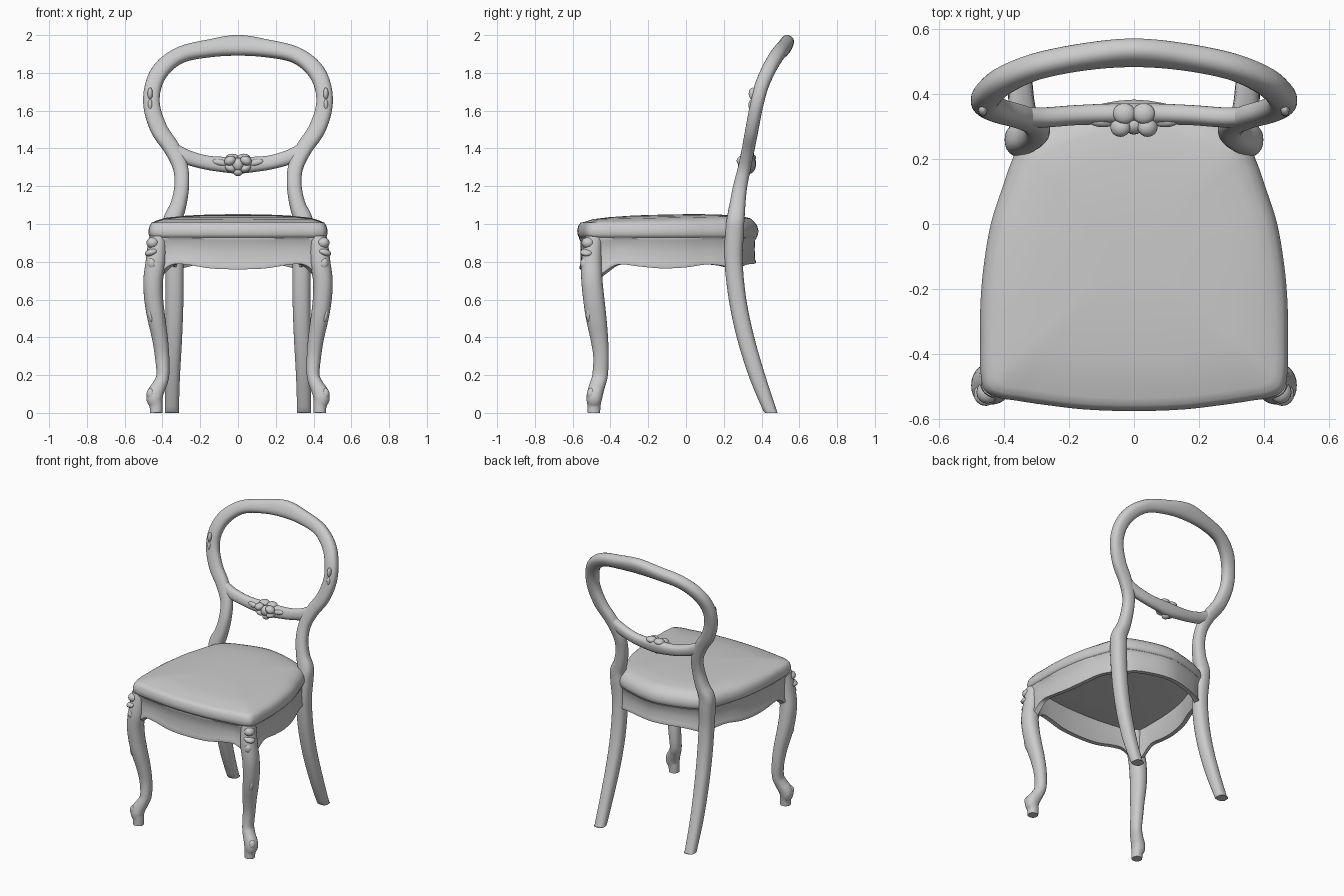
import bpy, bmesh, math
from mathutils import Vector, Matrix


def spline(pts, n, closed=False):
    """Catmull-Rom through tuples of any length."""
    out, m = [], len(pts)
    get = (lambda i: pts[i % m]) if closed else (lambda i: pts[max(0, min(m - 1, i))])
    for i in range(m if closed else m - 1):
        a, b, c, d = (get(i + k) for k in (-1, 0, 1, 2))
        for j in range(n):
            t = j / n
            out.append(tuple(0.5 * (2 * q + (r - p) * t + (2 * p - 5 * q + 4 * r - s) * t * t
                                    + (3 * q - p - 3 * r + s) * t ** 3)
                             for p, q, r, s in zip(a, b, c, d)))
    if not closed:
        out.append(tuple(pts[-1]))
    return out


def finish(name, bm):
    bmesh.ops.recalc_face_normals(bm, faces=bm.faces)
    me = bpy.data.meshes.new(name)
    bm.to_mesh(me)
    bm.free()
    ob = bpy.data.objects.new(name, me)
    bpy.context.collection.objects.link(ob)
    return ob


def loft(name, rings, caps=True, loop=False):
    bm = bmesh.new()
    vs = [[bm.verts.new(p) for p in r] for r in rings]
    k = len(vs[0])
    for a, b in list(zip(vs, vs[1:])) + ([(vs[-1], vs[0])] if loop else []):
        for i in range(k):
            j = (i + 1) % k
            bm.faces.new((a[i], a[j], b[j], b[i]))
    if caps:
        bm.faces.new(vs[0])
        bm.faces.new(vs[-1])
    return finish(name, bm)


def sweep(name, pts, n=5, power=2.0, ref=(0, 1, 0), sides=24):
    """Sweep a superellipse along (x, y, z, half width, half depth) points."""
    path = spline(pts, n)
    rings = []
    for i, p in enumerate(path):
        t = (Vector(path[min(i + 1, len(path) - 1)][:3]) - Vector(path[max(i - 1, 0)][:3])).normalized()
        d = Vector(ref)
        d = (d - t * d.dot(t)).normalized()
        w = t.cross(d)
        ring = []
        for k in range(sides):
            a = 2 * math.pi * k / sides
            c, s = math.cos(a), math.sin(a)
            f = (abs(c) ** power + abs(s) ** power) ** (-1 / power)
            v = Vector(p[:3]) + w * (c * f * p[3]) + d * (s * f * p[4])
            v.z = max(v.z, 0)
            ring.append(v)
        rings.append(ring)
    return loft(name, rings)


def blobs(name, items):
    """One carving made of ellipsoids: centre, radii, turn about y."""
    bm = bmesh.new()
    for c, r, a in items:
        m = Matrix.Translation(c) @ Matrix.Rotation(a, 4, 'Y') @ Matrix.Diagonal((*r, 1))
        bmesh.ops.create_uvsphere(bm, u_segments=16, v_segments=10, radius=1, matrix=m)
    return finish(name, bm)


# Seat outline, right half, front to back: x, y, lower edge of apron
half = [(0, -.575, .76), (.15, -.57, .765), (.28, -.555, .785), (.36, -.543, .785), (.42, -.533, .745),
        (.46, -.51, .70), (.472, -.45, .74), (.473, -.37, .785), (.472, -.25, .775), (.462, -.13, .765),
        (.44, 0, .77), (.405, .11, .785), (.375, .195, .78), (.335, .275, .765), (.22, .335, .785),
        (0, .382, .79)]
outline = spline(half + [(-x, y, z) for x, y, z in half[-2:0:-1]], 5, closed=True)
CY = -.1


def scaled(p, s):
    return p[0] * s, CY + (p[1] - CY) * s


# Cushion
profile = [(.95, .925), (.985, .93), (1, .945), (1.002, .965), (.99, .99), (.965, 1.007), (.92, 1.022),
           (.83, 1.035), (.65, 1.044), (.4, 1.05), (.2, 1.052), (.02, 1.052)]
loft("seat_cushion", [[(*scaled(p, s), z + .02 * scaled(p, s)[1] * (s < .95)) for p in outline]
                      for s, z in profile])

# Hollow apron with a moulded face
section = [(.975, 1), (.985, .92), (.968, .84), (.962, .5), (.968, .15), (.978, .06), (.972, 0),
           (.91, 0), (.90, .08), (.90, 1)]
loft("apron", [[(*scaled(p, s), p[2] + t * (.94 - p[2])) for p in outline] for s, t in section],
     caps=False, loop=True)

# Back legs, stiles and oval hoop in one continuous sweep
stile = [(.35, .462, -.03, .036, .033), (.35, .442, .02, .037, .034), (.347, .375, .2, .04, .042),
         (.34, .315, .4, .044, .045), (.336, .273, .6, .047, .046), (.337, .252, .8, .048, .048),
         (.345, .256, .95, .05, .05), (.345, .262, 1.02, .05, .047), (.316, .272, 1.1, .042, .042),
         (.298, .287, 1.2, .039, .037), (.305, .31, 1.3, .04, .034), (.35, .33, 1.4, .043, .033),
         (.417, .349, 1.5, .045, .034), (.456, .372, 1.62, .044, .035), (.449, .4, 1.73, .044, .037),
         (.40, .442, 1.825, .045, .038), (.30, .485, 1.897, .043, .038), (.15, .515, 1.93, .047, .038),
         (0, .527, 1.946, .056, .038)]
sweep("back_frame", stile + [(-p[0], *p[1:]) for p in stile[-2::-1]], power=2.5, ref=(0, .9, -.42))

# Lower rail of the oval
rail = [(.36, .33, 1.405, .036, .028), (.28, .328, 1.358, .038, .03), (.18, .335, 1.328, .037, .03),
        (.09, .338, 1.316, .04, .031), (0, .338, 1.312, .045, .032)]
sweep("back_rail", rail + [(-p[0], *p[1:]) for p in rail[-2::-1]], power=2.4, ref=(0, .97, -.2))

# Carved flower on the rail
flower = [((0, .305, 1.315), (.03, .03, .035), 0), ((0, .315, 1.275), (.025, .028, .022), 0)]
for s in (1, -1):
    flower += [((.042 * s, .298, 1.335), (.032, .03, .025), .4 * s),
               ((.04 * s, .308, 1.295), (.03, .028, .02), -.4 * s),
               ((.03 * s, .34, 1.352), (.035, .032, .02), 0),
               ((.095 * s, .318, 1.325), (.045, .02, .018), -.2 * s)]
blobs("rail_carving", flower)

# Cabriole front legs with scroll feet and knee carvings
leg = [(.425, -.487, .93, .045, .045), (.43, -.495, .87, .05, .05), (.437, -.5, .79, .053, .055),
       (.449, -.498, .7, .052, .056), (.446, -.488, .6, .05, .056), (.432, -.475, .5, .047, .054),
       (.414, -.46, .4, .042, .047), (.402, -.45, .3, .038, .041), (.398, -.455, .2, .034, .041),
       (.414, -.468, .15, .037, .041), (.437, -.481, .105, .043, .042), (.442, -.486, .075, .043, .041),
       (.434, -.487, .04, .035, .035), (.433, -.488, 0, .033, .033)]
for s, side in ((1, "right"), (-1, "left")):
    sweep("front_leg_" + side, [(p[0] * s, *p[1:]) for p in leg], power=2.3)
    blobs("leg_carving_" + side, [
        ((.452 * s, -.518, .9), (.033, .035, .03), 0),
        ((.457 * s, -.524, .85), (.038, .036, .02), .3 * s),
        ((.455 * s, -.53, .79), (.026, .03, .035), 0),
        ((.464 * s, -.515, .52), (.012, .014, .04), .2 * s),
        ((.462 * s, -.503, .1), (.022, .022, .032), 0)])
    # Small carving on the outer edge of the hoop
    blobs("hoop_carving_" + side, [((.465 * s, .352 - .03 * (1.63 - z), z), (.014, .022, .032), 0)
                                   for z in (1.57, 1.63, 1.69)])

# Smooth shading
for ob in bpy.context.collection.objects:
    ob.select_set(True)
    bpy.context.view_layer.objects.active = ob
bpy.ops.object.shade_smooth_by_angle(angle=math.radians(50))
